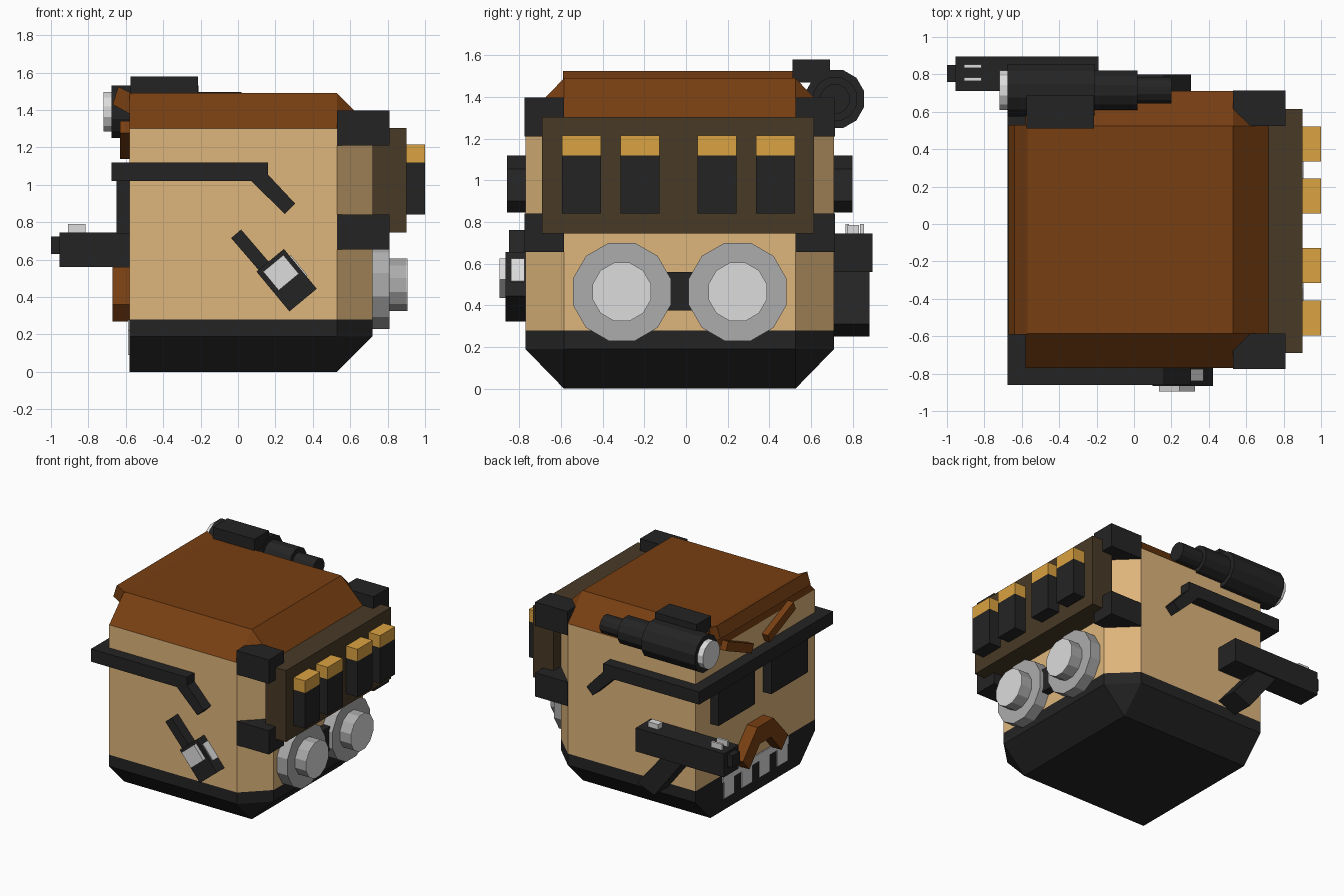
import bpy, bmesh, math
from mathutils import Vector

if "Cube" in bpy.data.objects:
    bpy.data.objects.remove(bpy.data.objects["Cube"])


def material(name, r, g, b):
    lin = [((c / 255 + 0.055) / 1.055) ** 2.4 for c in (r, g, b)]
    m = bpy.data.materials.new(name)
    m.diffuse_color = (*lin, 1)
    m.use_nodes = True
    m.node_tree.nodes["Principled BSDF"].inputs["Base Color"].default_value = m.diffuse_color
    return m


SKIN = material("skin tan", 222, 181, 123)
BROWN = material("hair brown", 120, 63, 18)
BLACK = material("soft black", 36, 36, 36)
OLIVE = material("olive", 72, 58, 38)
BRASS = material("brass", 219, 162, 65)
GREY = material("mid grey", 172, 172, 172)
LIGHT = material("light grey", 220, 220, 220)
MID = -0.03  # centre line of the head in y


def finish(name, bm, mats):
    bmesh.ops.recalc_face_normals(bm, faces=bm.faces)
    me = bpy.data.meshes.new(name)
    bm.to_mesh(me)
    bm.free()
    for m in mats:
        me.materials.append(m)
    ob = bpy.data.objects.new(name, me)
    bpy.context.collection.objects.link(ob)
    return ob


def prism(name, pts, axis, lo, hi, mat):
    """Extrude a profile: (y, z) points along x, or (x, z) points along y."""
    bm = bmesh.new()
    place = (lambda p, t: (t, p[0], p[1])) if axis == "x" else (lambda p, t: (p[0], t, p[1]))
    a = [bm.verts.new(place(p, lo)) for p in pts]
    b = [bm.verts.new(place(p, hi)) for p in pts]
    bm.faces.new(a)
    bm.faces.new(b)
    for i in range(len(pts)):
        j = (i + 1) % len(pts)
        bm.faces.new((a[i], a[j], b[j], b[i]))
    return finish(name, bm, [mat])


def box(name, x, y, z, mat):
    return prism(name, [(x[0], z[0]), (x[1], z[0]), (x[1], z[1]), (x[0], z[1])], "y", *y, mat)


def tube(name, y, z, r, lo, hi, mat, n=12):
    k = r / math.cos(math.pi / n)
    pts = [(y + k * math.cos((i + .5) * math.tau / n), z + k * math.sin((i + .5) * math.tau / n))
           for i in range(n)]
    return prism(name, pts, "x", lo, hi, mat)


def bar(p, q, width):
    """Corners of a slanted bar from p to q."""
    p, q = Vector(p), Vector(q)
    n = (q - p).normalized().orthogonal() * width / 2
    return [p + n, q + n, q - n, p - n]


# Head: bevelled block with a flat face on -x, coloured by height
bm = bmesh.new()
rings = []
for z, full in ((0, 0), (.19, 1), (.28, 1), (1.30, 1), (1.49, 0)):
    w, x1 = (.74, .72) if full else (.555, .53)
    pts = [(-.58, -w), (.53, -w), (x1, -.555), (x1, .555), (.53, w), (-.58, w)]
    rings.append([bm.verts.new((x, y + MID, z)) for x, y in pts])
for a, b in zip(rings, rings[1:]):
    for i in range(6):
        j = (i + 1) % 6
        bm.faces.new((a[i], a[j], b[j], b[i]))
bm.faces.new(rings[0])
bm.faces.new(rings[-1])
bmesh.ops.remove_doubles(bm, verts=bm.verts, dist=0.001)
for f in bm.faces:
    h = f.calc_center_median().z
    f.material_index = 1 if h < .28 else 2 if h > 1.3 else 0
finish("head", bm, [SKIN, BLACK, BROWN])

# Hair fringe and moustache
prism("hair_fringe", [(-.67, 1.43), (-.64, 1.525), (-.57, 1.49), (-.58, 1.38)], "y", -.59, .53, BROWN)
half = [(.10, .56), (.28, .36), (.20, .27), (.07, .42)]
prism("moustache", [(MID + y, z) for y, z in half] + [(MID - y, z) for y, z in reversed(half)],
      "x", -.67, -.58, BROWN)

# Printed teeth on the jaw
box("teeth_band", (-.588, -.58), (-.44, .38), (.22, .278), LIGHT)
for i in range(4):
    y = MID + (i - 1.5) * .22
    box("tooth", (-.588, -.58), (y - .065, y + .065), (.09, .22), LIGHT)

# Glasses: front bar, then lenses, eyebrows and arms on both sides
box("glasses_bar", (-.675, -.58), (-.86, .80), (1.02, 1.12), BLACK)
for s in (-1, 1):
    lens = sorted((MID + s * .10, MID + s * .555))
    box("glasses_lens", (-.65, -.58), lens, (.74, 1.02), BLACK)
    prism("eyebrow", bar((MID + s * .10, 1.17), (MID + s * .42, 1.31), .07), "x", -.63, -.58, BROWN)
    arm = [(-.675, 1.12), (.16, 1.12), (.16, 1.055), (.305, .90), (.25, .845), (.07, 1.02), (-.675, 1.02)]
    prism("glasses_arm", arm, "y", *sorted((MID + s * .74, MID + s * .83)), BLACK)

    # Corner clamps on the back of the head
    for z in (.655, 1.21):
        box("corner_clamp", (.53, .81), sorted((MID + s * .555, MID + s * .745)), (z, z + .187), BLACK)

    # Round canisters
    y = MID + s * .278
    tube("canister_base", y, .465, .235, .72, .81, GREY)
    tube("canister_knob", y, .465, .14, .81, .90, GREY)
    tube("canister_cap", y, .465, .14, .90, .905, LIGHT)

box("canister_link", (.72, .78), (-.10, .05), (.375, .56), BLACK)

# Ammunition board with four cartridges
box("cartridge_board", (.72, .90), (-.69, .615), (.745, 1.305), OLIVE)
for y in (-.595, -.315, .055, .335):
    box("cartridge_body", (.90, 1.0), (y, y + .187), (.84, 1.12), BLACK)
    box("cartridge_tip", (.90, 1.0), (y, y + .187), (1.12, 1.215), BRASS)

# Radio-like tool on the -y side
d = Vector((.637, -.771))
c = Vector((.26, .49))
prism("tool_stem", bar((-.01, .738), (.19, .505), .07), "y", -.85, -.77, BLACK)
prism("tool_body", bar(c - d * .138, c + d * .138, .19), "y", -.865, -.77, BLACK)
w = Vector((.23, .53))
prism("tool_screen", bar(w - d * .065, w + d * .065, .14), "y", -.895, -.865, LIGHT)
n = Vector((.771, .637)) * .098
prism("tool_side_plate", bar(c + n - d * .09, c + n + d * .05, .009), "y", -.84, -.775, LIGHT)

# Flashlight on the +y top edge
for name, r, lo, hi, m in (("flashlight_lens", .105, -.72, -.67, LIGHT), ("flashlight_head", .14, -.675, -.21, BLACK),
                           ("flashlight_body", .105, -.21, .02, BLACK), ("flashlight_tail", .07, .02, .20, BLACK)):
    tube(name, .715, 1.39, r, lo, hi, m)
box("flashlight_mount", (-.575, -.215), (.51, .69), (1.47, 1.58), BLACK)

# Pistol on the +y side
box("pistol_slide", (-.955, -.19), (.71, .895), (.56, .745), BLACK)
box("pistol_muzzle", (-1.0, -.955), (.76, .85), (.63, .725), BLACK)
prism("pistol_grip", [(-.58, .56), (-.40, .56), (-.19, .31), (-.34, .25)], "y", .71, .88, BLACK)
for y in (.765, .835):
    box("pistol_front_sight", (-.91, -.815), (y, y + .018), (.745, .79), LIGHT)
box("pistol_rear_sight", (-.34, -.25), (.775, .83), (.745, .785), LIGHT)
